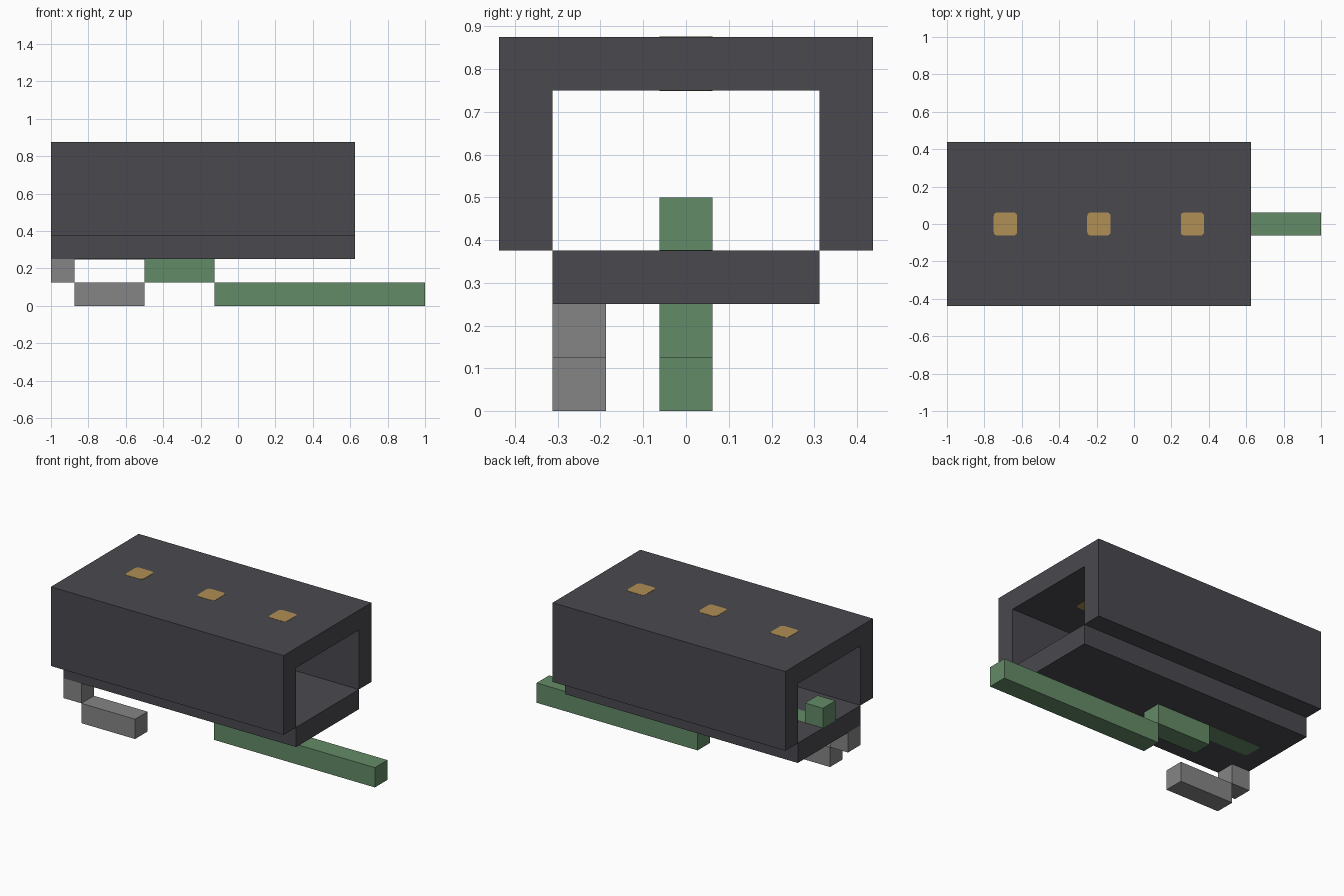
import bpy
import bmesh

cube = bpy.data.objects.get("Cube")
if cube:
    bpy.data.objects.remove(cube, do_unlink=True)

U = 0.125  # grid module


def material(name, rgb):
    m = bpy.data.materials.new(name)
    m.use_nodes = True
    m.diffuse_color = (*rgb, 1)
    m.node_tree.nodes["Principled BSDF"].inputs["Base Color"].default_value = (*rgb, 1)
    return m


charcoal = material("charcoal", (0.068, 0.066, 0.076))
green = material("green", (0.127, 0.258, 0.136))
grey = material("grey", (0.235, 0.235, 0.235))
amber = material("amber", (0.434, 0.271, 0.089))


def add_object(name, bm, mat):
    bmesh.ops.recalc_face_normals(bm, faces=bm.faces[:])
    mesh = bpy.data.meshes.new(name)
    bm.to_mesh(mesh)
    bm.free()
    mesh.materials.append(mat)
    obj = bpy.data.objects.new(name, mesh)
    bpy.context.collection.objects.link(obj)
    return obj


def box(name, x, y, z, mat, corner=0):
    """Box from (low, high) spans; corner rounds the upright edges."""
    bm = bmesh.new()
    bmesh.ops.create_cube(bm, size=1)
    spans = (x, y, z)
    for v in bm.verts:
        v.co = [lo + (c + 0.5) * (hi - lo) for c, (lo, hi) in zip(v.co, spans)]
    if corner:
        upright = [e for e in bm.edges
                   if abs(e.verts[0].co.z - e.verts[1].co.z) > 1e-5]
        bmesh.ops.bevel(bm, geom=upright, offset=corner, segments=3,
                        profile=0.5, affect='EDGES')
    return add_object(name, bm, mat)


def plates(name, x, y, z, mat):
    """Thin inlays showing on the lower and upper face of a slab."""
    t = 0.0015
    for side, level in zip(("lower", "upper"), z):
        box(f"{name}_{side}", x, y, (level - t, level + t), mat, 0.02)


# Tunnel housing: arch profile extruded along x
outer, inner = 3.5 * U, 2.5 * U
bottom, ceiling, top = 3 * U, 6 * U, 7 * U
left_end, right_end = -8 * U, 5 * U
half = [(outer, bottom), (outer, top), (-outer, top), (-outer, bottom),
        (-inner, bottom), (-inner, ceiling), (inner, ceiling), (inner, bottom)]
bm = bmesh.new()
face = bm.faces.new([bm.verts.new((left_end, y, z)) for y, z in half])
ext = bmesh.ops.extrude_face_region(bm, geom=[face], use_keep_orig=True)
bmesh.ops.translate(bm, vec=(right_end - left_end, 0, 0),
                    verts=[g for g in ext["geom"] if isinstance(g, bmesh.types.BMVert)])
add_object("tunnel_housing", bm, charcoal)

# Floor slab
box("floor_slab", (left_end, right_end), (-inner, inner), (2 * U, bottom), charcoal)

# Roof lamps, visible above and below the roof
mid = (-U / 2, U / 2)
for i, x in enumerate((-6, -2, 2)):
    plates(f"roof_lamp_{i + 1}", (x * U, (x + 1) * U), mid, (ceiling, top), amber)

# Green stepped bar climbing through the floor
box("green_bar_low", (-U, 8 * U), mid, (0, U), green)
box("green_bar_step", (-4 * U, -U), mid, (U, 2 * U), green)
plates("green_bar_inlay", (-7 * U, -4 * U), mid, (2 * U, bottom), green)
box("green_bar_end", (-8 * U, -7 * U), mid, (bottom, 4 * U), green)

# Grey stepped bar under the front edge
side = (-2.5 * U, -1.5 * U)
box("grey_bar_low", (-7 * U, -4 * U), side, (0, U), grey)
box("grey_bar_end", (-8 * U, -7 * U), side, (U, 2 * U), grey)
